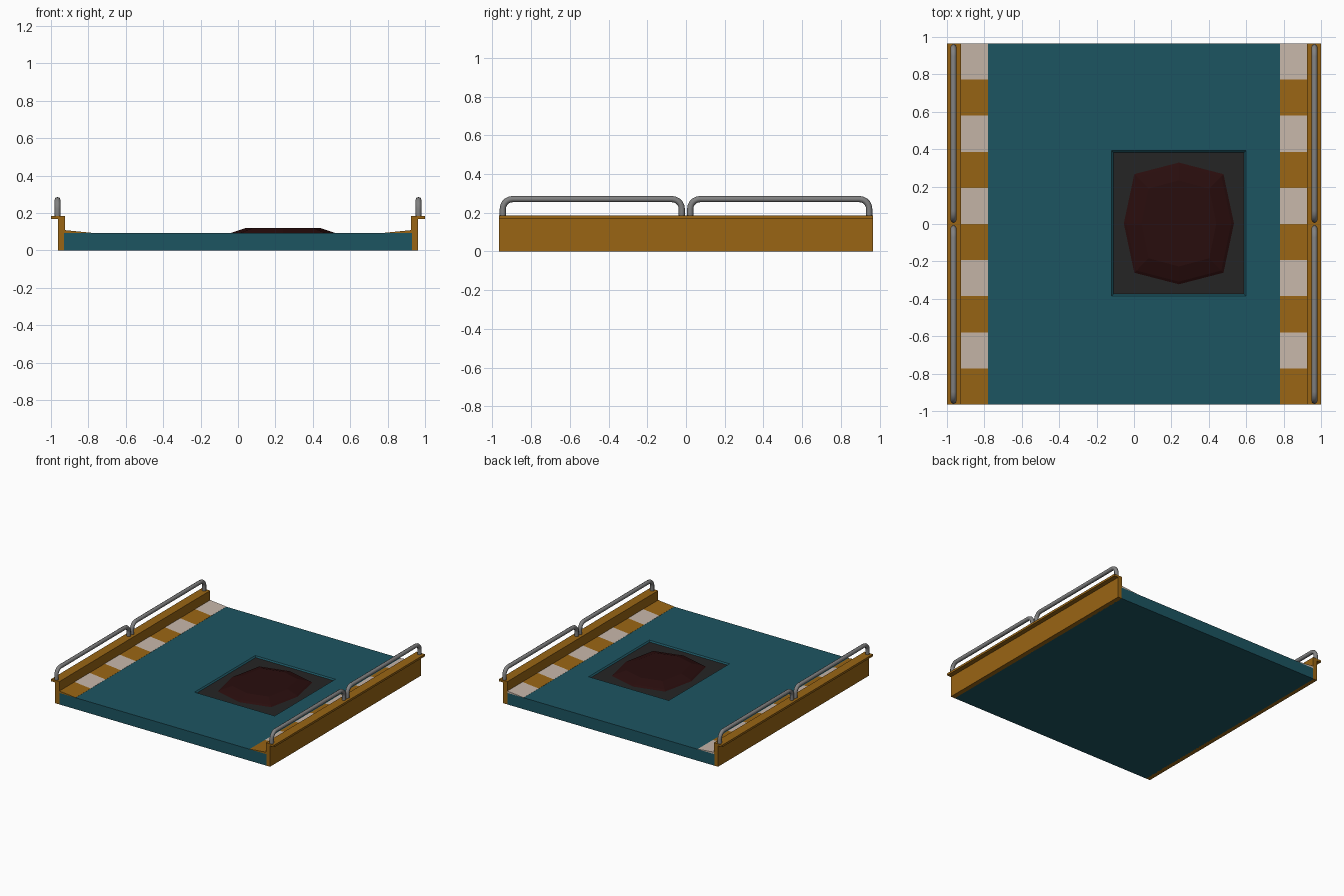
import bpy, bmesh, math

if "Cube" in bpy.data.objects:
    bpy.data.objects.remove(bpy.data.objects["Cube"])

HALF = 0.965      # half length along y
DECK_Z = 0.093    # walking surface height


def material(name, rgb):
    m = bpy.data.materials.new(name)
    m.diffuse_color = (*rgb, 1)
    m.use_nodes = True
    m.node_tree.nodes["Principled BSDF"].inputs["Base Color"].default_value = m.diffuse_color
    return m


teal = material("teal", (0.012, 0.09, 0.12))
ochre = material("ochre", (0.32, 0.13, 0.007))
cream = material("cream", (0.57, 0.47, 0.40))
charcoal = material("charcoal", (0.018, 0.018, 0.018))
maroon = material("maroon", (0.022, 0.004, 0.004))
steel = material("steel", (0.22, 0.22, 0.22))


def loft(name, rings, mat, cap_end=True):
    """Skin a list of equal-length point rings and cap the ends."""
    bm = bmesh.new()
    vs = [[bm.verts.new(p) for p in r] for r in rings]
    n = len(vs[0])
    for a, b in zip(vs, vs[1:]):
        for i in range(n):
            j = (i + 1) % n
            bm.faces.new((a[i], a[j], b[j], b[i]))
    bm.faces.new(vs[0][::-1])
    if cap_end:
        bm.faces.new(vs[-1])
    bmesh.ops.recalc_face_normals(bm, faces=bm.faces)
    me = bpy.data.meshes.new(name)
    bm.to_mesh(me)
    bm.free()
    me.materials.append(mat)
    ob = bpy.data.objects.new(name, me)
    bpy.context.collection.objects.link(ob)
    return ob


def rect(x0, x1, y0, y1, z):
    return [(x0, y0, z), (x1, y0, z), (x1, y1, z), (x0, y1, z)]


def extrude_y(name, profile, y0, y1, mat):
    return loft(name, [[(x, y, z) for x, z in profile] for y in (y0, y1)], mat)


# deck slab with a shallow bevelled recess for the hatch
FLOOR = 0.083
loft("deck", [rect(-0.93, 0.93, -HALF, HALF, 0),
              rect(-0.93, 0.93, -HALF, HALF, DECK_Z),
              rect(-0.12, 0.598, -0.385, 0.392, DECK_Z),
              rect(-0.11, 0.588, -0.375, 0.382, FLOOR)], teal)

# dark plate lining the recess
loft("hatch_plate", [rect(-0.109, 0.587, -0.374, 0.381, FLOOR - 0.004),
                     rect(-0.109, 0.587, -0.374, 0.381, FLOOR + 0.001)], charcoal)


# low octagonal hatch cover
def octagon(rx, ry, z):
    k = 0.81
    pts = [(1, 0), (k, k), (0, 1), (-k, k), (-1, 0), (-k, -k), (0, -1), (k, -k)]
    return [(0.24 + rx * x, 0.003 + ry * y, z) for x, y in pts]


loft("hatch_cover", [octagon(0.296, 0.327, FLOOR),
                     octagon(0.28, 0.311, DECK_Z),
                     octagon(0.20, 0.23, 0.12)], maroon)


# bent tube handrail
def handrail(name, x, y0, y1):
    base, top, r = 0.178, 0.27, 0.05
    path = [(y0, base)]
    for cy, a0 in ((y0 + r, 180), (y1 - r, 90)):
        for i in range(6):
            a = math.radians(a0 - 18 * i)
            path.append((cy + r * math.cos(a), top - r + r * math.sin(a)))
    path.append((y1, base))
    cu = bpy.data.curves.new(name, 'CURVE')
    cu.dimensions = '3D'
    cu.bevel_depth = 0.016
    cu.bevel_resolution = 2
    cu.use_fill_caps = True
    sp = cu.splines.new('POLY')
    sp.points.add(len(path) - 1)
    for p, (y, z) in zip(sp.points, path):
        p.co = (x, y, z, 1)
    cu.materials.append(steel)
    bpy.context.collection.objects.link(bpy.data.objects.new(name, cu))


# both sides: curb wall with flange, striped ramp, two handrails
wall = [(0.925, 0), (0.963, 0), (0.963, 0.168), (1.0, 0.168), (1.0, 0.185), (0.925, 0.185)]
ramp = [(0.78, DECK_Z - 0.003), (0.928, DECK_Z - 0.003), (0.928, 0.109), (0.78, DECK_Z + 0.001)]
STEP = 2 * HALF / 10
for side, s in (("left", -1), ("right", 1)):
    extrude_y(side + "_curb", [(s * x, z) for x, z in wall], -HALF, HALF, ochre)
    for i in range(10):
        y = -HALF + i * STEP
        extrude_y(f"{side}_stripe_{i}", [(s * x, z) for x, z in ramp], y, y + STEP,
                  cream if i % 2 else ochre)
    handrail(side + "_front_handrail", s * 0.965, -0.946, -0.022)
    handrail(side + "_back_handrail", s * 0.965, 0.022, 0.946)
